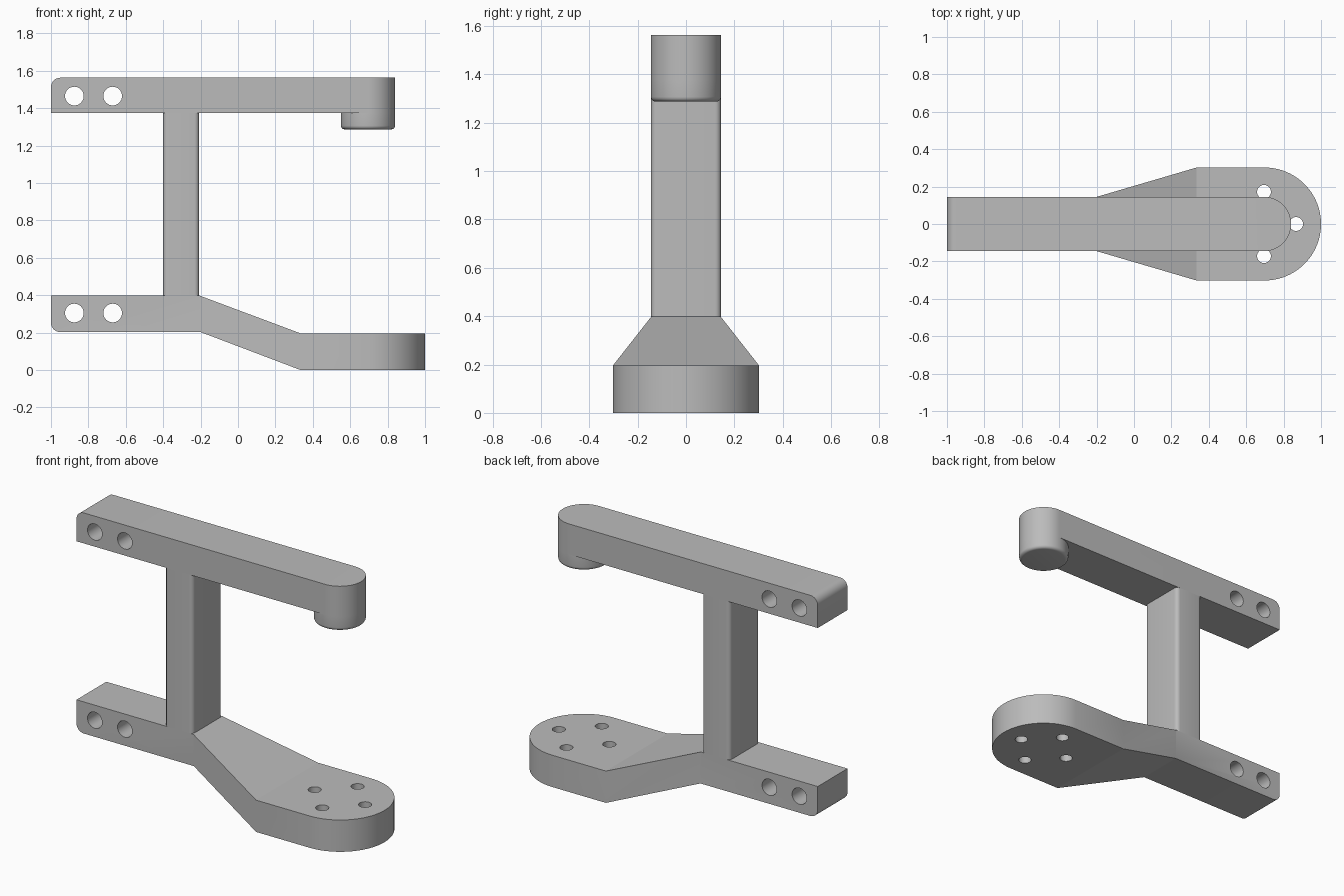
import bpy
import bmesh
from math import pi, cos, sin, radians
from mathutils import Vector

if "Cube" in bpy.data.objects:
    bpy.data.objects.remove(bpy.data.objects["Cube"])

GREY = (0.5, 0.5, 0.5, 1)
grey = bpy.data.materials.new("plain grey")
grey.use_nodes = True
grey.diffuse_color = GREY
grey.node_tree.nodes["Principled BSDF"].inputs["Base Color"].default_value = GREY

HALF = 0.145        # half width of the arms and column
PAD_X = 0.695       # centre of the rounded arm ends


def arc(cx, cy, r, a0, a1, n=8):
    steps = [radians(a0 + (a1 - a0) * i / n) for i in range(n + 1)]
    return [(cx + r * cos(a), cy + r * sin(a)) for a in steps]


def prism(name, outline, low, high, axis="Z", caps=True):
    """Extrude a closed outline along Z (points are x, y) or Y (points are x, z)."""
    bm = bmesh.new()

    def ring(level):
        return [bm.verts.new((a, b, level) if axis == "Z" else (a, level, b))
                for a, b in outline]
    r0, r1 = ring(low), ring(high)
    n = len(outline)
    for i in range(n):
        j = (i + 1) % n
        bm.faces.new((r0[i], r0[j], r1[j], r1[i]))
    if caps:
        bm.faces.new(r0[::-1])
        bm.faces.new(r1)
    bmesh.ops.recalc_face_normals(bm, faces=bm.faces)
    return finish(name, bm)


def finish(name, bm):
    mesh = bpy.data.meshes.new(name)
    bm.to_mesh(mesh)
    bm.free()
    mesh.materials.append(grey)
    ob = bpy.data.objects.new(name, mesh)
    bpy.context.collection.objects.link(ob)
    return ob


def activate(ob):
    bpy.ops.object.select_all(action="DESELECT")
    ob.select_set(True)
    bpy.context.view_layer.objects.active = ob


def cut(ob, tool, operation):
    mod = ob.modifiers.new(operation.lower(), "BOOLEAN")
    mod.operation, mod.solver, mod.object = operation, "EXACT", tool
    activate(ob)
    bpy.ops.object.modifier_apply(modifier=mod.name)
    bpy.data.objects.remove(tool)


def drill(ob, x, y, r, axis):
    hole = prism("hole cutter", arc(x, y, r, 0, 360, 32)[:-1], -1, 1, axis)
    cut(ob, hole, "DIFFERENCE")


# Upper arm: side profile trimmed by a round-ended plan
side = [(-1, 1.375), (1, 1.375), (1, 1.563)] + arc(-0.95, 1.513, 0.05, 90, 180)
upper = prism("upper_arm", side, -0.4, 0.4, "Y")
plan = [(-1.2, HALF), (-1.2, -HALF)] + arc(PAD_X, 0, HALF, -90, 90, 40)
cut(upper, prism("plan cutter", plan, 1, 2), "INTERSECT")

# Lower arm: straight mount, sloping flare and round foot plate
side = ([(-1, 0.398), (-1, 0.25)] + arc(-0.95, 0.25, 0.05, 180, 270)[1:]
        + [(-0.2, 0.203), (0.335, 0), (1.1, 0), (1.1, 0.196), (0.335, 0.196), (-0.205, 0.398)])
side = [(x, 0.203 + (z - 0.2) if -1 < x < -0.9 else z) for x, z in side]
lower = prism("lower_arm", side, -0.5, 0.5, "Y")
plan = ([(0.335, 0.302), (-0.2, HALF), (-1.2, HALF), (-1.2, -HALF),
         (-0.2, -HALF), (0.335, -0.302)] + arc(0.698, 0, 0.302, -90, 90, 48))
cut(lower, prism("plan cutter", plan, -1, 1), "INTERSECT")

# Bolt holes through both mounts, and four holes in the foot plate
for arm, z in ((upper, 1.465), (lower, 0.305)):
    for x in (-0.875, -0.67):
        drill(arm, x, z, 0.05, "Y")
for k in range(4):
    a = k * pi / 2
    drill(lower, PAD_X + 0.172 * cos(a), 0.172 * sin(a), 0.037, "Z")

# Column with rounded upright edges
x0, x1, r = -0.4, -0.208, 0.025
section = []
for cx, cy, a in ((x1 - r, HALF - r, 0), (x0 + r, HALF - r, 90),
                  (x0 + r, r - HALF, 180), (x1 - r, r - HALF, 270)):
    section += arc(cx, cy, r, a, a + 90, 6)
column = prism("column", section, 0.396, 1.375, caps=False)

# Round pad below the upper arm, with a softened lower rim
bm = bmesh.new()
profile = [(0, 1.287)] + arc(HALF - 0.02, 1.307, 0.02, -90, 0, 5) + [(HALF, 1.375)]
points = [bm.verts.new((PAD_X + d, 0, z)) for d, z in profile]
edges = [bm.edges.new(pair) for pair in zip(points, points[1:])]
bmesh.ops.spin(bm, geom=points + edges, cent=Vector((PAD_X, 0, 0)), axis=(0, 0, 1),
               angle=2 * pi, steps=80)
bmesh.ops.remove_doubles(bm, verts=bm.verts, dist=0.0005)
bmesh.ops.recalc_face_normals(bm, faces=bm.faces)
if sum(f.normal.z for f in bm.faces) > 0:
    bmesh.ops.reverse_faces(bm, faces=bm.faces)
pad = finish("round_pad", bm)

for ob in (upper, lower, column, pad):
    activate(ob)
    bpy.ops.object.shade_smooth_by_angle(angle=radians(20))
